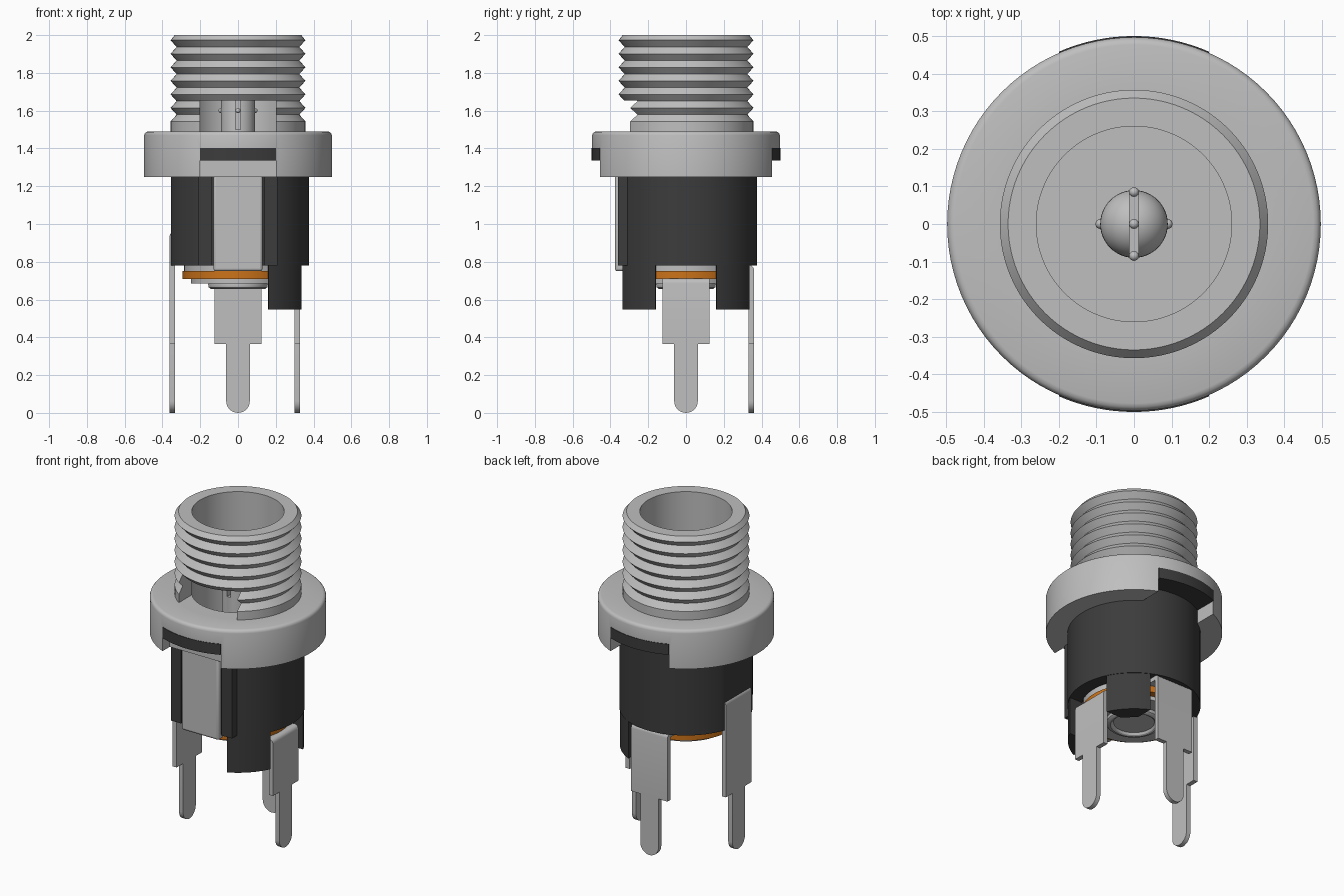
import bpy, bmesh, math
from mathutils import Matrix

if "Cube" in bpy.data.objects:
    bpy.data.objects.remove(bpy.data.objects["Cube"], do_unlink=True)


def material(name, rgb):
    m = bpy.data.materials.new(name)
    m.use_nodes = True
    m.diffuse_color = (*rgb, 1)
    m.node_tree.nodes["Principled BSDF"].inputs["Base Color"].default_value = (*rgb, 1)
    return m


METAL = material("light grey metal", (0.52, 0.52, 0.52))
BLACK = material("black plastic", (0.045, 0.045, 0.045))
ORANGE = material("orange insulator", (0.60, 0.17, 0.01))


def finish(name, bm, mat):
    bmesh.ops.remove_doubles(bm, verts=bm.verts, dist=1e-5)
    bmesh.ops.recalc_face_normals(bm, faces=bm.faces)
    me = bpy.data.meshes.new(name)
    bm.to_mesh(me)
    bm.free()
    ob = bpy.data.objects.new(name, me)
    bpy.context.collection.objects.link(ob)
    me.materials.append(mat)
    return ob


def activate(ob):
    bpy.ops.object.select_all(action='DESELECT')
    ob.select_set(True)
    bpy.context.view_layer.objects.active = ob


def smooth(ob):
    activate(ob)
    bpy.ops.object.shade_smooth_by_angle(angle=math.radians(30))


def lathe(name, profile, mat, n=96):
    """Revolve a closed (radius, z) loop about z."""
    bm = bmesh.new()
    rings = []
    for i in range(n):
        a = 2 * math.pi * i / n
        rings.append([bm.verts.new((r * math.cos(a), r * math.sin(a), z)) for r, z in profile])
    k = len(profile)
    for i in range(n):
        p, q = rings[i], rings[(i + 1) % n]
        for j in range(k):
            j2 = (j + 1) % k
            if profile[j][0] == 0 and profile[j2][0] == 0:
                continue
            bm.faces.new((p[j], q[j], q[j2], p[j2]))
    bmesh.ops.dissolve_degenerate(bm, dist=1e-6, edges=bm.edges)
    return finish(name, bm, mat)


def prism(name, outline, z0, z1, mat):
    """Extrude an (x, y) outline from z0 to z1."""
    bm = bmesh.new()
    f = bm.faces.new([bm.verts.new((x, y, z0)) for x, y in outline])
    r = bmesh.ops.extrude_face_region(bm, geom=[f])
    for v in r["geom"]:
        if isinstance(v, bmesh.types.BMVert):
            v.co.z = z1
    return finish(name, bm, mat)


def box(name, x0, x1, y0, y1, z0, z1, mat, bevel=0):
    ob = prism(name, [(x0, y0), (x1, y0), (x1, y1), (x0, y1)], z0, z1, mat)
    if bevel:
        m = ob.modifiers.new("bevel", 'BEVEL')
        m.width, m.segments = bevel, 3
        smooth(ob)
    return ob


def cut(ob, *dims):
    """Subtract a box and discard the cutter."""
    c = box("cutter", *dims, METAL)
    c.hide_render = True
    m = ob.modifiers.new("cut", 'BOOLEAN')
    m.operation, m.solver, m.object = 'DIFFERENCE', 'EXACT', c
    activate(ob)
    bpy.ops.object.modifier_apply(modifier=m.name)
    bpy.data.objects.remove(c, do_unlink=True)


def arc(r, a0, a1, n=16):
    return [(r * math.cos(a0 + (a1 - a0) * i / n), r * math.sin(a0 + (a1 - a0) * i / n))
            for i in range(n + 1)]


# Threaded barrel with a deep bore and a front notch
profile = [(0, 0.95), (0.26, 0.95), (0.26, 2.0), (0.335, 2.0)]
pitch = 0.0717
for i in range(6):
    peak = 1.973 - i * pitch
    profile += [(0.357, peak), (0.325, peak - pitch / 2)]
profile += [(0.357, 1.543), (0.357, 1.42), (0.30, 1.42), (0.30, 0.9), (0, 0.9)]
barrel = lathe("threaded_barrel", profile, METAL)
cut(barrel, -0.2, 0.2, -0.5, -0.1, 1.49, 1.655)
smooth(barrel)

# Flange with a softened top edge and a slot front and back
flange = lathe("flange", [(0.34, 1.25), (0.497, 1.25), (0.497, 1.47), (0.494, 1.48),
                          (0.487, 1.487), (0.477, 1.49), (0.34, 1.49)], METAL)
cut(flange, -0.2, 0.2, -0.6, -0.2, 1.2, 1.40)
cut(flange, -0.2, 0.2, 0.2, 0.6, 1.2, 1.40)
smooth(flange)

# Black shelves filling the top of the slots
half = math.asin(0.2 / 0.5)
for side, mid in (("front", -math.pi / 2), ("back", math.pi / 2)):
    s = math.sin(mid)
    outline = arc(0.5, mid - half, mid + half) + [(-0.2 * s * -1, 0.31 * s), (-0.2 * s, 0.31 * s)]
    if side == "front":
        outline = arc(0.5, mid - half, mid + half) + [(0.2, -0.31), (-0.2, -0.31)]
    smooth(prism(side + "_shelf", outline if side == "front" else
                 arc(0.5, mid - half, mid + half) + [(-0.2, 0.31), (0.2, 0.31)],
                 1.335, 1.402, BLACK))

# Plastic body, flattened on one side, with ribs guarding the front tab
body = lathe("body", [(0.295, 0.78), (0.375, 0.78), (0.375, 1.42), (0.295, 1.42)], BLACK)
cut(body, -0.5, -0.355, -0.3, 0.3, 0.7, 1.5)
smooth(body)
for s, side in ((1, "left"), (-1, "right")):
    box(side + "_rib", min(s * 0.14, s * 0.21), max(s * 0.14, s * 0.21),
        -0.36, -0.25, 0.78, 1.25, BLACK)
box("tab_backing", -0.2, 0.2, -0.385, -0.29, 1.25, 1.335, METAL)
box("front_tab", -0.13, 0.13, -0.376, -0.32, 0.75, 1.29, METAL, 0.014)

# Two corner posts under the body
a0 = math.asin(0.16 / 0.37)
for s, side in ((1, "back"), (-1, "front")):
    pts = arc(0.372, a0, math.pi / 2 - a0, 12) + [(0.16, 0.23), (0.23, 0.16)]
    smooth(prism(side + "_post", [(x, y * s) for x, y in pts], 0.547, 0.80, BLACK))

# Stacked discs and rivet under the body
smooth(lathe("base_disc", [(0, 0.75), (0.285, 0.75), (0.285, 0.905), (0, 0.905)], METAL))
smooth(lathe("insulator_ring", [(0, 0.71), (0.294, 0.71), (0.294, 0.75), (0, 0.75)], ORANGE))
smooth(lathe("lower_disc", [(0, 0.685), (0.25, 0.685), (0.25, 0.71), (0, 0.71)], METAL))
smooth(lathe("rivet", [(0, 0.672), (0.115, 0.672), (0.122, 0.66), (0.132, 0.655), (0.145, 0.657),
                       (0.155, 0.665), (0.158, 0.678), (0.155, 0.69), (0, 0.69)], METAL))


# Solder legs: wide blade, narrow rounded tip, bent top
def leg(name, angle, outer, top, plate):
    w, n, t, step = 0.125, 0.0625, 0.028, 0.365
    side = [(w, top), (w, step), (n, step)]
    tip = [(x, y + n) for x, y in arc(n, 0, -math.pi, 14)]
    outline = side + tip + [(-x, z) for x, z in reversed(side)]
    bm = bmesh.new()
    f = bm.faces.new([bm.verts.new((outer, y, z)) for y, z in outline])
    r = bmesh.ops.extrude_face_region(bm, geom=[f])
    for v in r["geom"]:
        if isinstance(v, bmesh.types.BMVert):
            v.co.x -= t
    bend = [e for e in bm.edges if all(v.co.z > top - 1e-4 and v.co.x > outer - 1e-4 for v in e.verts)]
    bmesh.ops.bevel(bm, geom=bend, offset=0.025, segments=4, profile=0.5, affect='EDGES')
    ob = finish(name, bm, METAL)
    parts = [ob]
    if plate:
        parts.append(box(name + "_plate", 0.1, outer - 0.02, -w, w, top - t, top - 0.001, METAL))
    for p in parts:
        p.data.transform(Matrix.Rotation(angle, 4, 'Z'))
    smooth(ob)


leg("left_leg", 0, 0.328, 0.712, True)
leg("back_leg", math.pi / 2, 0.360, 0.782, True)
leg("right_leg", math.pi, 0.362, 0.96, False)

# Centre pin with a split domed tip and small contact bumps
dome = [(0.09 * math.cos(a), 1.7 + 0.09 * math.sin(a))
        for a in [math.pi / 2 * i / 10 for i in range(10)]]
pin = lathe("centre_pin", [(0, 0.94), (0.09, 0.94)] + dome + [(0, 1.79)], METAL, 48)
cut(pin, -0.012, 0.012, -0.2, 0.2, 1.5, 1.9)
smooth(pin)
for i, (x, y, z) in enumerate([(0.09, 0, 1.6), (-0.09, 0, 1.6), (0, 0.085, 1.6),
                               (0, -0.085, 1.6), (0, 0, 1.78)]):
    bm = bmesh.new()
    bmesh.ops.create_uvsphere(bm, u_segments=12, v_segments=8, radius=0.013,
                              matrix=Matrix.Translation((x, y, z)))
    smooth(finish("pin_bump_%d" % (i + 1), bm, METAL))
